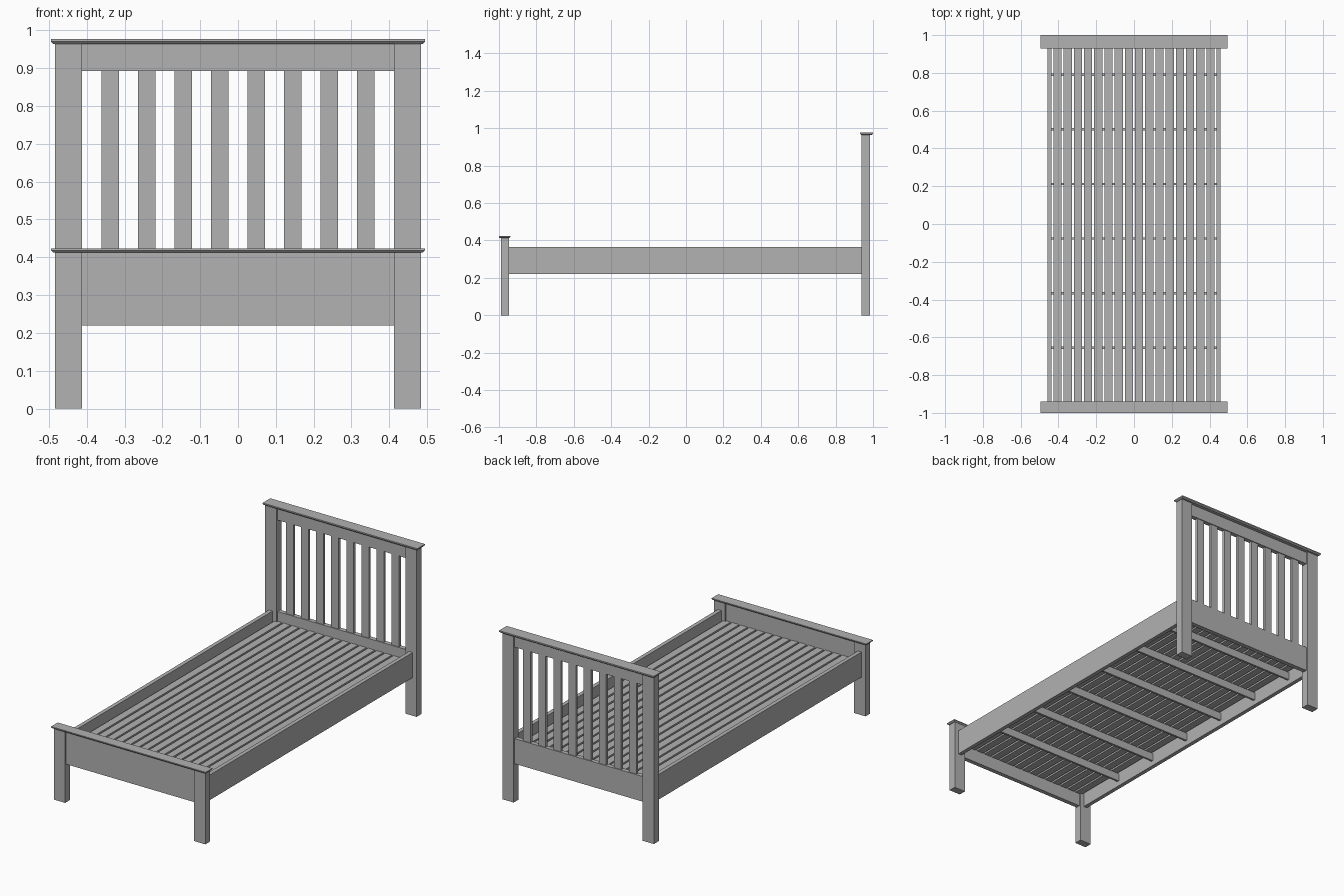
import bpy, bmesh

if "Cube" in bpy.data.objects:
    bpy.data.objects.remove(bpy.data.objects["Cube"])

paint = bpy.data.materials.new("grey_paint")
paint.diffuse_color = (0.445, 0.445, 0.445, 1)
paint.use_nodes = True
paint.node_tree.nodes["Principled BSDF"].inputs["Base Color"].default_value = paint.diffuse_color


def finish(name, bm):
    bmesh.ops.recalc_face_normals(bm, faces=bm.faces)
    mesh = bpy.data.meshes.new(name)
    bm.to_mesh(mesh)
    bm.free()
    mesh.materials.append(paint)
    obj = bpy.data.objects.new(name, mesh)
    bpy.context.collection.objects.link(obj)
    return obj


def box(name, x, y, z):
    """Box from (min, max) ranges on each axis."""
    bm = bmesh.new()
    bmesh.ops.create_cube(bm, size=1)
    for v in bm.verts:
        v.co = [r[0] if c < 0 else r[1] for c, r in zip(v.co, (x, y, z))]
    return finish(name, bm)


def cap(name, half_x, y, z, chamfer=0.006):
    """Board with a chamfered underside, made of three stacked rings."""
    bm = bmesh.new()
    rings = []
    for inset, h in ((chamfer, z[0]), (0, z[0] + chamfer), (0, z[1])):
        x, y0, y1 = half_x - inset, y[0] + inset, y[1] - inset
        rings.append([bm.verts.new((px, py, h)) for px, py in
                      ((-x, y0), (x, y0), (x, y1), (-x, y1))])
    for lo, hi in zip(rings, rings[1:]):
        for i in range(4):
            j = (i + 1) % 4
            bm.faces.new((lo[i], lo[j], hi[j], hi[i]))
    bm.faces.new(rings[0][::-1])
    bm.faces.new(rings[-1])
    return finish(name, bm)


POST_IN, POST_OUT = 0.412, 0.484
RAIL_Z = (0.22, 0.365)
HEAD_Y, FOOT_Y = (0.938, 0.984), (-0.989, -0.946)

# Posts and side rails, one of each per side
for side, s in (("left", -1), ("right", 1)):
    post_x = sorted((s * POST_IN, s * POST_OUT))
    box(f"head_post_{side}", post_x, HEAD_Y, (0, 0.964))
    box(f"foot_post_{side}", post_x, FOOT_Y, (0, 0.412))
    box(f"side_rail_{side}", sorted((s * 0.436, s * 0.459)),
        (FOOT_Y[1], HEAD_Y[0]), RAIL_Z)

# Headboard
span = (-POST_IN, POST_IN)
box("headboard_top_rail", span, (0.948, 0.974), (0.893, 0.964))
box("headboard_lower_rail", span, (0.948, 0.974), RAIL_Z)
for i in range(8):
    cx = (i - 3.5) * 0.0965
    box(f"headboard_slat_{i + 1}", (cx - 0.0235, cx + 0.0235),
        (0.953, 0.969), (RAIL_Z[1], 0.893))
cap("headboard_cap", 0.494, (0.93, 1.0), (0.964, 0.977))

# Footboard
box("footboard_panel", span, (-0.98, -0.955), (0.22, 0.412))
cap("footboard_cap", 0.494, (-1.0, -0.939), (0.412, 0.423))

# Long bed slats
for i in range(16):
    cx = (i - 7.5) * 0.054
    box(f"bed_slat_{i + 1}", (cx - 0.0215, cx + 0.0215),
        (-0.955, 0.948), (0.295, 0.309))

# Cross beams under the slats
for i in range(6):
    cy = -0.655 + i * 0.289
    box(f"cross_beam_{i + 1}", (-0.436, 0.436),
        (cy - 0.006, cy + 0.006), (0.25, 0.295))
